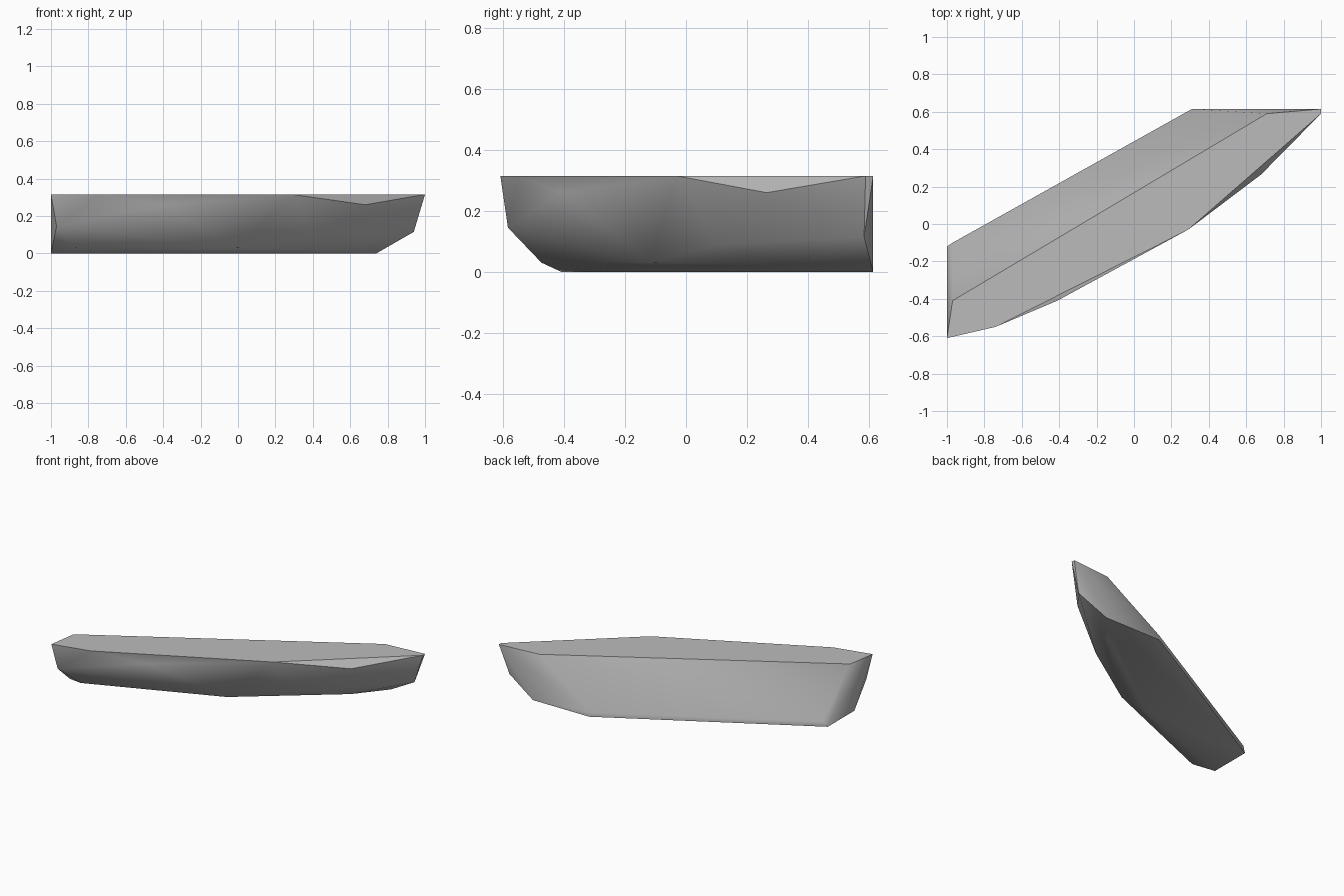
import bpy, bmesh, math

old = bpy.data.objects.get("Cube")
if old:
    bpy.data.objects.remove(old, do_unlink=True)

TOP = 0.315

# Flat upper face: ridge along the back, broken edge along the front
top_rim = [(-1, -0.61), (-0.74, -0.55), (0.29, -0.03), (1, 0.59),
           (1, 0.615), (0.71, 0.59), (-0.97, -0.41)]
# Chips below the front edge
chips = [(-0.41, -0.41, 0.26), (0.68, 0.265, 0.26)]
# Lower end of the long back slope
slope_foot = [(-0.97, -0.1, 0.033), (0.31, 0.615, 0.03)]
# Rounded front belly and both tips
belly = [(-0.97, -0.585, 0.145), (-0.87, -0.475, 0.03), (-0.18, -0.16, 0.025),
         (0, -0.12, 0.03), (0.4, 0.11, 0.09), (0.6, 0.38, 0.02), (0.94, 0.585, 0.115)]
# Flat underside
base_rim = [(-1, -0.12), (-1, -0.41), (-0.21, -0.12), (0.56, 0.42),
            (0.74, 0.615), (0.31, 0.615)]

points = ([(x, y, TOP) for x, y in top_rim] + chips + slope_foot + belly
          + [(x, y, 0) for x, y in base_rim])

# Faceted stone body wrapped around the corner points
bm = bmesh.new()
for p in points:
    bm.verts.new(p)
hull = bmesh.ops.convex_hull(bm, input=bm.verts[:])
loose = {g for g in hull["geom_interior"] + hull["geom_unused"]
         if isinstance(g, bmesh.types.BMVert)}
bmesh.ops.delete(bm, geom=list(loose), context="VERTS")
bmesh.ops.dissolve_limit(bm, angle_limit=math.radians(2),
                         verts=bm.verts[:], edges=bm.edges[:])
bmesh.ops.recalc_face_normals(bm, faces=bm.faces[:])
mesh = bpy.data.meshes.new("stone_shard")
bm.to_mesh(mesh)
bm.free()

shard = bpy.data.objects.new("stone_shard", mesh)
bpy.context.collection.objects.link(shard)

# Plain stone grey
grey = bpy.data.materials.new("stone_grey")
grey.use_nodes = True
colour = (0.5, 0.5, 0.5, 1)
grey.diffuse_color = colour
grey.node_tree.nodes["Principled BSDF"].inputs["Base Color"].default_value = colour
mesh.materials.append(grey)

# Soft belly, crisp rims
bpy.ops.object.select_all(action="DESELECT")
shard.select_set(True)
bpy.context.view_layer.objects.active = shard
bpy.ops.object.shade_smooth_by_angle(angle=math.radians(40))
